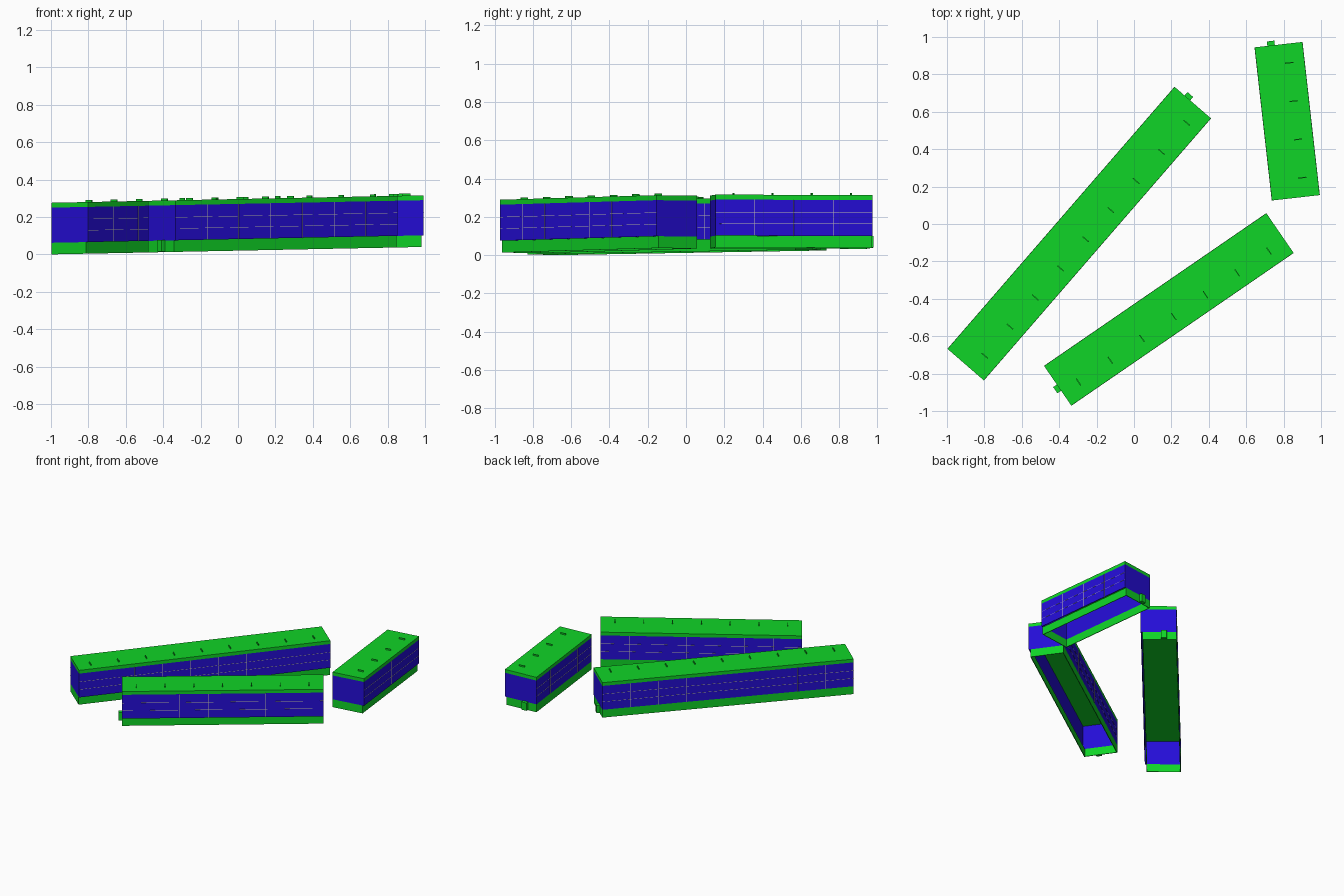
import bpy, bmesh
from mathutils import Vector

cube = bpy.data.objects.get("Cube")
if cube:
    bpy.data.objects.remove(cube)


def material(name, color):
    m = bpy.data.materials.new(name)
    m.use_nodes = True
    m.diffuse_color = (*color, 1)
    m.node_tree.nodes["Principled BSDF"].inputs["Base Color"].default_value = (*color, 1)
    return m


GREEN = material("bright green", (0.005, 0.66, 0.02))
BLUE = material("deep blue", (0.018, 0.004, 0.68))
PALE = material("pale seam", (0.6, 0.6, 0.5))

WIDTH, MODULE, WALL = 0.257, 0.206, 0.005
SKIRT_TOP, EAVE, ROOF = 0.062, 0.25, 0.276
SLOPE = 0.02
HALF = WIDTH / 2


def boxes_object(name, boxes, mat, place):
    """Join boxes given as (along, across, height) ranges, placed on the sloping site."""
    bm = bmesh.new()
    for lo, hi in boxes:
        lo, hi = Vector(lo), Vector(hi)
        for v in bmesh.ops.create_cube(bm, size=1)["verts"]:
            mid, size = (lo + hi) / 2, hi - lo
            v.co = place(mid + Vector(a * b for a, b in zip(v.co, size)))
    bmesh.ops.recalc_face_normals(bm, faces=bm.faces)
    mesh = bpy.data.meshes.new(name)
    bm.to_mesh(mesh)
    bm.free()
    mesh.materials.append(mat)
    obj = bpy.data.objects.new(name, mesh)
    bpy.context.collection.objects.link(obj)


def ring(length, left, right, z0, z1):
    """Four thin walls around an open rectangle."""
    t = WALL
    return [((0, left, z0), (length, left + t, z1)),
            ((0, right - t, z0), (length, right, z1)),
            ((0, left + t, z0), (t, right - t, z1)),
            ((length - t, left + t, z0), (length, right - t, z1))]


def building(name, start, heading, modules, nub_end, nub_across):
    u = Vector(heading).normalized()
    r = Vector((u.y, -u.x))
    length = modules * MODULE

    def place(p):
        xy = Vector(start) + u * p.x + r * p.y
        return Vector((xy.x, xy.y, p.z + SLOPE * (xy.x + 1)))

    # Open-bottomed shell: skirt and walls
    boxes_object(name + "_skirt", ring(length, -HALF, HALF - 0.012, 0, SKIRT_TOP), GREEN, place)
    boxes_object(name + "_walls", ring(length, -HALF, HALF, SKIRT_TOP, EAVE), BLUE, place)

    # Roof panels, each with a small upright fin
    roof, fins = [], []
    for i in range(modules):
        a, mid = i * MODULE, (i + 0.5) * MODULE
        roof.append(((a, -HALF, EAVE), (a + MODULE, HALF, ROOF)))
        fins.append(((mid - 0.003, 0.024, ROOF), (mid + 0.003, 0.068, ROOF + 0.011)))
    boxes_object(name + "_roof", roof, GREEN, place)
    boxes_object(name + "_roof_fins", fins, GREEN, place)

    # End nub on the skirt
    x0 = length if nub_end else -0.024
    boxes_object(name + "_end_nub", [((x0, nub_across - 0.02, 0.004),
                 (x0 + 0.024, nub_across + 0.02, 0.066))], GREEN, place)

    # Fine panel seams on the outside walls
    seams, w, d = [], 0.001, 0.001
    for side in (-HALF, HALF):
        for z in (0.125, 0.185):
            seams.append(((0, side - d, z - w), (length, side + d, z + w)))
        for i in range(1, modules):
            a = i * MODULE
            seams.append(((a - w, side - d, SKIRT_TOP), (a + w, side + d, EAVE)))
    boxes_object(name + "_wall_seams", seams, PALE, place)


building("long_block", (-0.9, -0.752), (1.215, 1.402), 9, True, -0.038)
building("middle_block", (-0.408, -0.865), (1.19, 0.8175), 7, False, 0.012)
building("short_block", (0.865, 0.14), (-0.0925, 0.82), 4, True, -0.04)
